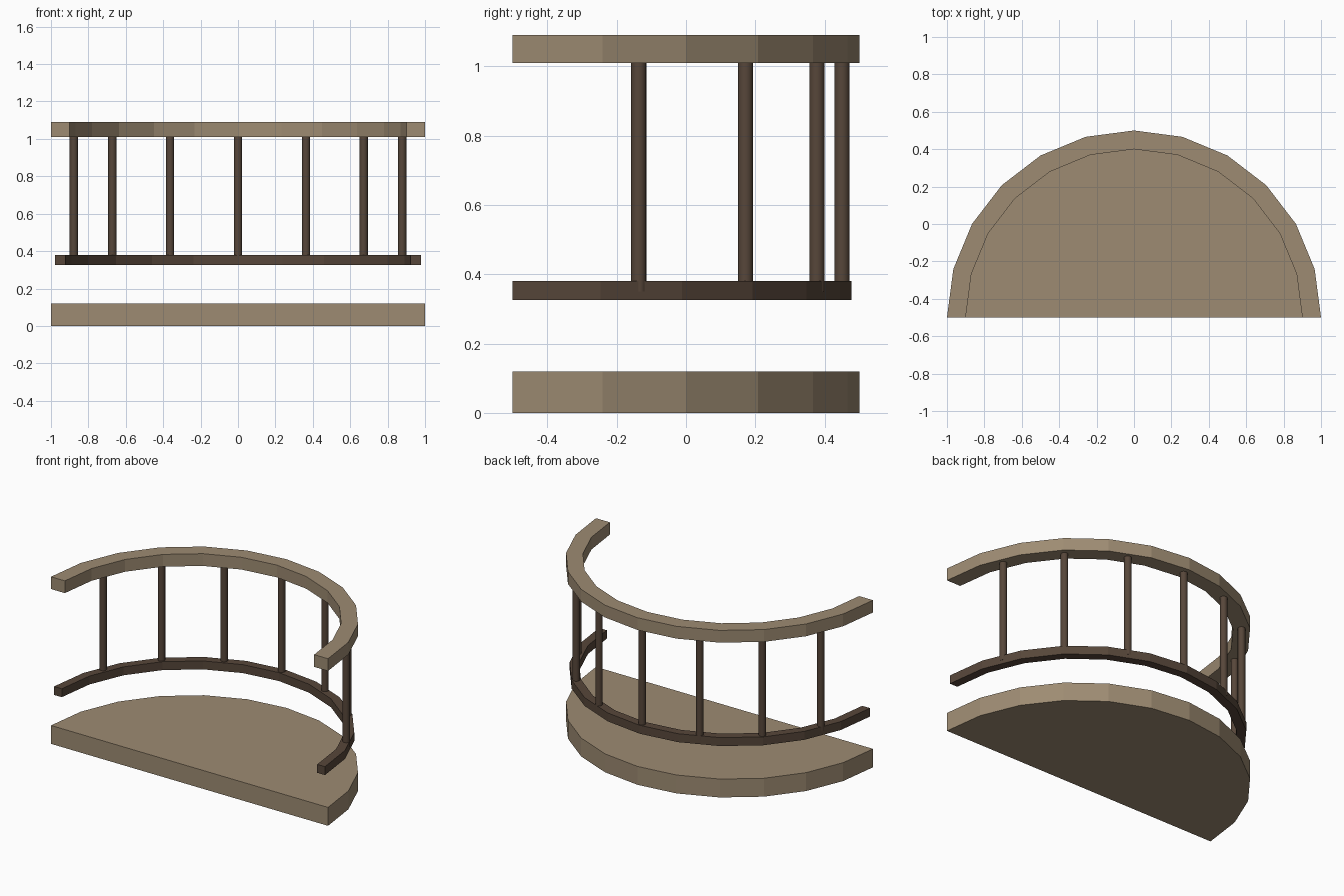
import bpy
import bmesh
from math import cos, sin, pi

cube = bpy.data.objects.get("Cube")
if cube:
    bpy.data.objects.remove(cube)

CENTRE_Y = -0.5   # centre of the half circle
SEGMENTS = 12


def material(name, colour):
    mat = bpy.data.materials.new(name)
    mat.use_nodes = True
    mat.diffuse_color = colour
    mat.node_tree.nodes["Principled BSDF"].inputs["Base Color"].default_value = colour
    return mat


def arc(radius):
    angles = [pi * i / SEGMENTS for i in range(SEGMENTS + 1)]
    return [(radius * cos(a), CENTRE_Y + radius * sin(a)) for a in angles]


def extruded(name, outline, bottom, top, mat):
    """Raise a flat outline into a solid."""
    bm = bmesh.new()
    face = bm.faces.new([bm.verts.new((x, y, bottom)) for x, y in outline])
    result = bmesh.ops.extrude_face_region(bm, geom=[face], use_keep_orig=True)
    raised = [v for v in result["geom"] if isinstance(v, bmesh.types.BMVert)]
    bmesh.ops.translate(bm, verts=raised, vec=(0, 0, top - bottom))
    bmesh.ops.recalc_face_normals(bm, faces=bm.faces)
    mesh = bpy.data.meshes.new(name)
    bm.to_mesh(mesh)
    bm.free()
    mesh.materials.append(mat)
    obj = bpy.data.objects.new(name, mesh)
    bpy.context.collection.objects.link(obj)
    return obj


def curved_rail(name, outer, inner, bottom, top, mat):
    return extruded(name, arc(outer) + arc(inner)[::-1], bottom, top, mat)


tan = material("tan wood", (0.34, 0.26, 0.17, 1))
brown = material("dark brown wood", (0.095, 0.062, 0.042, 1))

# Half-round floor and the two curved rails
extruded("floor_slab", arc(1.0), 0, 0.12, tan)
curved_rail("hand_rail", 1.0, 0.9, 1.01, 1.09, tan)
curved_rail("lower_rail", 0.978, 0.922, 0.325, 0.38, brown)

# Round posts evenly spaced along the rails
POST_BOTTOM, POST_TOP = 0.35, 1.03
for i in range(1, 8):
    a = pi * i / 8
    bpy.ops.mesh.primitive_cylinder_add(
        vertices=16, radius=0.022, depth=POST_TOP - POST_BOTTOM,
        location=(0.95 * cos(a), CENTRE_Y + 0.95 * sin(a), (POST_BOTTOM + POST_TOP) / 2))
    post = bpy.context.object
    post.name = f"post_{i}"
    post.data.materials.append(brown)
    bpy.ops.object.shade_smooth_by_angle()
